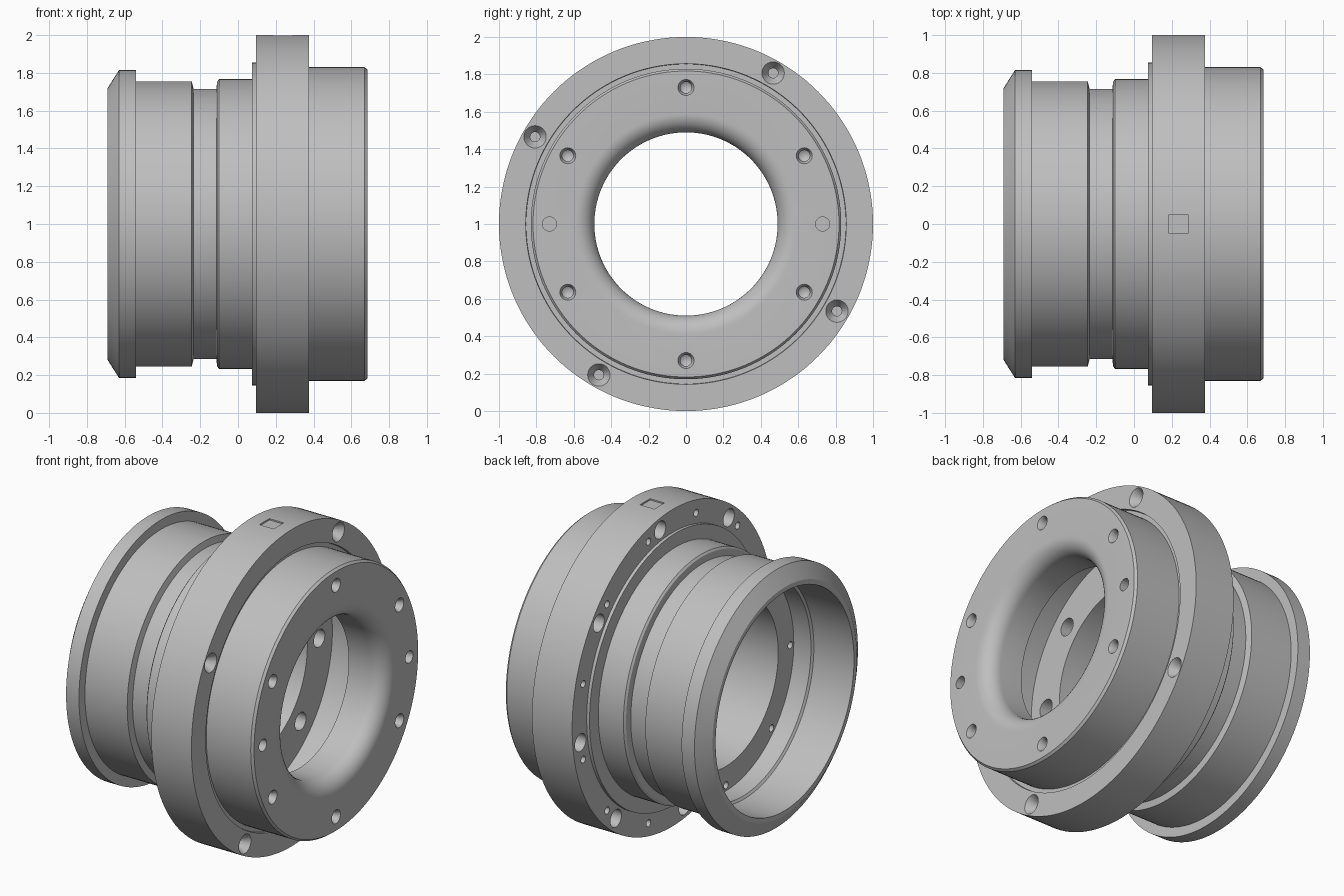
import bpy, bmesh, math
from mathutils import Vector, Matrix

default = bpy.data.objects.get("Cube")
if default:
    bpy.data.objects.remove(default, do_unlink=True)

GREY = (0.52, 0.52, 0.52, 1.0)
steel = bpy.data.materials.new("machined grey")
steel.use_nodes = True
steel.diffuse_color = GREY
steel.node_tree.nodes["Principled BSDF"].inputs["Base Color"].default_value = GREY


def lathe(bm, profile, steps, y=0.0, z=1.0):
    """Turn a closed (x, radius) profile about an axis parallel to x."""
    part = bmesh.new()
    verts = [part.verts.new((x, 0, r)) for x, r in profile]
    edges = [part.edges.new((a, b)) for a, b in zip(verts, verts[1:] + verts[:1])]
    bmesh.ops.spin(part, geom=verts + edges, cent=(0, 0, 0), axis=(1, 0, 0),
                   angle=math.tau, steps=steps, use_duplicate=False)
    bmesh.ops.remove_doubles(part, verts=part.verts, dist=0.0005)
    bmesh.ops.dissolve_degenerate(part, edges=part.edges, dist=0.0001)
    loose = [e for e in part.edges if not e.link_faces]
    bmesh.ops.delete(part, geom=loose, context='EDGES')
    bmesh.ops.recalc_face_normals(part, faces=part.faces)
    bmesh.ops.translate(part, verts=part.verts, vec=(0, y, z))
    temp = bpy.data.meshes.new("temp")
    part.to_mesh(temp)
    part.free()
    bm.from_mesh(temp)
    bpy.data.meshes.remove(temp)


def make_object(name, bm):
    mesh = bpy.data.meshes.new(name)
    bm.to_mesh(mesh)
    bm.free()
    mesh.materials.append(steel)
    obj = bpy.data.objects.new(name, mesh)
    bpy.context.collection.objects.link(obj)
    return obj


# Outer profile, from the tail lip to the front face
outer = [(-0.69, 0.72), (-0.63, 0.815), (-0.54, 0.815), (-0.54, 0.755),
         (-0.245, 0.755), (-0.24, 0.735), (-0.235, 0.715), (-0.115, 0.715),
         (-0.11, 0.755), (-0.1, 0.767), (0.075, 0.767), (0.075, 0.855),
         (0.095, 0.855), (0.095, 1.0), (0.375, 1.0), (0.375, 0.857),
         (0.36, 0.855), (0.36, 0.83), (0.67, 0.83), (0.685, 0.818)]
# Rounded mouth of the front opening
mouth = [(0.585 + 0.1 * math.cos(t), 0.59 - 0.1 * math.sin(t))
         for t in (i * math.pi / 20 for i in range(11))]
# Inner chamber, inner flange and tail bore
inner = [(0.43, 0.49), (0.43, 0.77), (0.12, 0.77), (0.12, 0.52), (-0.28, 0.52),
         (-0.28, 0.675), (-0.4, 0.675), (-0.41, 0.69), (-0.69, 0.69)]

bm = bmesh.new()
lathe(bm, outer + mouth + inner, 144)
body = make_object("flanged_body", bm)

# Cutter shapes as (x, radius) profiles
countersink = [(0.4, 0), (0.4, 0.06), (0.375, 0.06), (0.32, 0.026), (0.2, 0.026), (0.2, 0)]
face_screw = [(0.7, 0), (0.7, 0.043), (0.685, 0.043), (0.66, 0.03), (0.58, 0.03), (0.56, 0)]
face_pin = [(0.7, 0), (0.7, 0.038), (0.58, 0.038), (0.58, 0)]
back_bore = [(0.08, 0), (0.08, 0.055), (0.25, 0.055), (0.25, 0)]
back_pin = [(0.08, 0), (0.08, 0.022), (0.2, 0.022), (0.2, 0)]
inner_bolt = [(0.14, 0), (0.14, 0.055), (0.0, 0.055), (0.0, 0.022), (-0.3, 0.022), (-0.3, 0)]

quarter = range(0, 360, 90)
patterns = [
    (countersink, 0.932, [60 + q for q in quarter]),
    (face_screw, 0.73, [30 + 60 * k for k in range(6)]),
    (face_pin, 0.73, [0, 180]),
    (back_bore, 0.925, [15 + q + s for q in quarter for s in (-22.5, 22.5)]),
    (back_pin, 0.92, [15 + q + s for q in quarter for s in (-30, 0, 30)]),
    (inner_bolt, 0.64, [45 * k for k in range(8)]),
]

# All hole cutters, plus the shallow rectangular pocket on top of the flange
bm = bmesh.new()
for profile, radius, angles in patterns:
    for angle in map(math.radians, angles):
        lathe(bm, profile, 24, radius * math.cos(angle), 1 + radius * math.sin(angle))
bmesh.ops.create_cube(bm, size=1, matrix=Matrix.Translation(Vector((0.235, 0, 2.04)))
                      @ Matrix.Diagonal((0.1, 0.1, 0.1, 1)))
cutter = make_object("hole_cutters", bm)

cut = body.modifiers.new("holes", 'BOOLEAN')
cut.operation = 'DIFFERENCE'
cut.solver = 'EXACT'
cut.object = cutter

bpy.ops.object.select_all(action='DESELECT')
body.select_set(True)
bpy.context.view_layer.objects.active = body
bpy.ops.object.modifier_apply(modifier=cut.name)
bpy.data.objects.remove(cutter, do_unlink=True)
bpy.ops.object.shade_smooth_by_angle(angle=math.radians(28))
